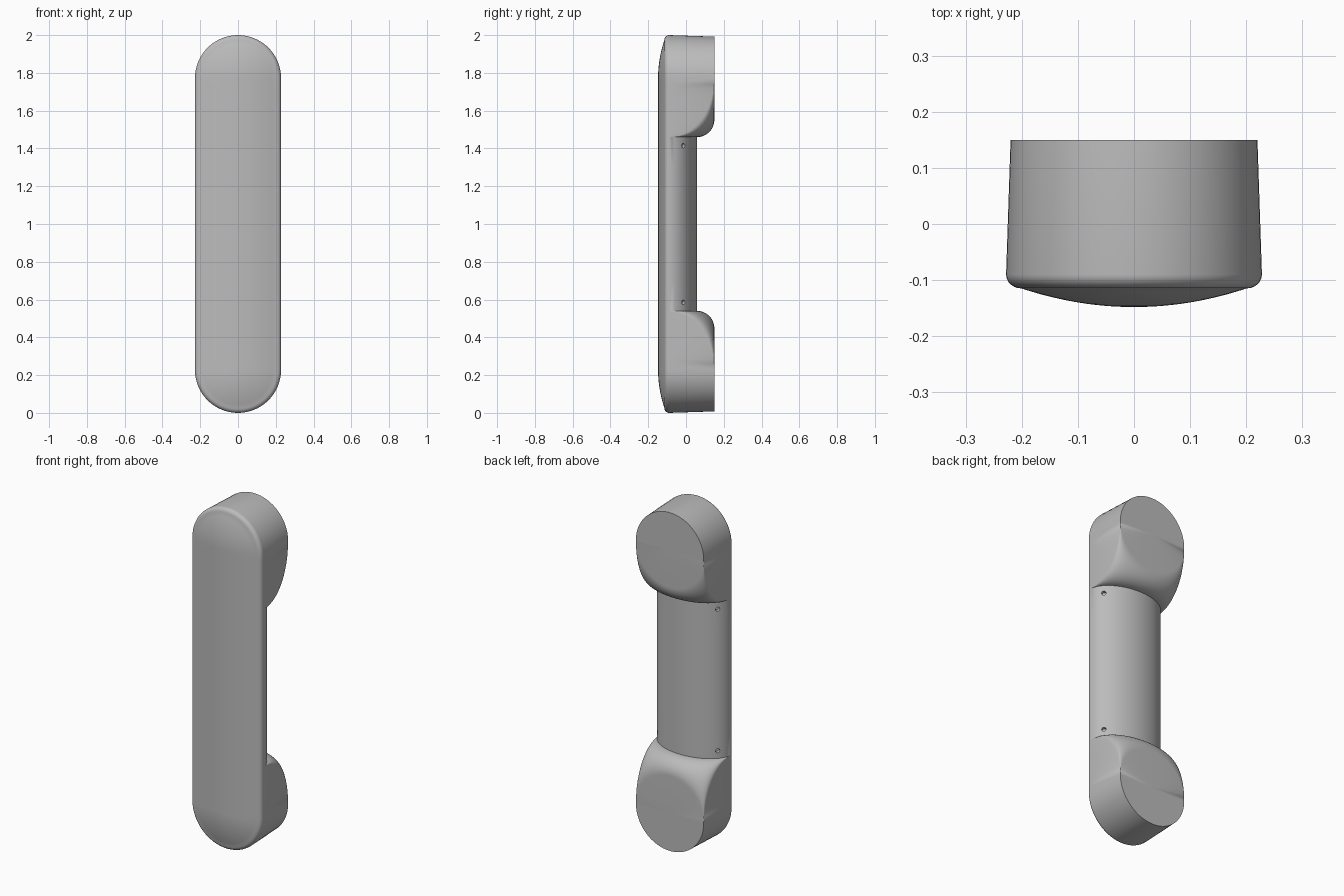
import bpy, bmesh
from math import sin, cos, pi, radians
from mathutils import Vector

cube = bpy.data.objects.get("Cube")
if cube:
    bpy.data.objects.remove(cube)

# Main dimensions
R_FOOT, R_BODY = 0.22, 0.228      # mounting foot radius, body half width
Y_BACK, Y_SIDE = 0.15, -0.09      # mounting plane, widest line of the grip
Y_GRIP = 0.058                    # back of the grip
Z_END = R_BODY                    # centre height of the lower foot
Z_GRIP, Z_MID = 0.54, 1.0         # start of the straight grip, mirror plane
N = 32                            # segments per half turn

grey = bpy.data.materials.new("satin_grey")
grey.use_nodes = True
grey.diffuse_color = (0.5, 0.5, 0.5, 1)
grey.node_tree.nodes["Principled BSDF"].inputs["Base Color"].default_value = (0.5, 0.5, 0.5, 1)

bm = bmesh.new()


def grid(rows):
    """Skin a list of equally long point rows; collapsed corners become triangles."""
    verts = [[bm.verts.new(p) for p in row] for row in rows]
    for a, b in zip(verts, verts[1:]):
        for i in range(len(a) - 1):
            bm.faces.new((a[i], a[i + 1], b[i + 1], b[i]))


# Front profile (radius, y): shallow crown, then a rounded rim
crown = [(0.2 * i / 12, -0.148 + 0.033 * (i / 12) ** 2) for i in range(13)]
rim = [(0.2 + 0.028 * sin(t), Y_SIDE - 0.025 * cos(t))
       for t in (radians(a) for a in range(18, 91, 12))]
front = crown + rim + [(R_BODY, Y_SIDE)]

# Rounded lower end: crown, rim, wall and foot face turned half a circle
turned = front + [(R_FOOT, Y_BACK), (0, Y_BACK)]
angles = [pi * i / N for i in range(N + 1)]
grid([[(r * cos(t), y, Z_END - r * sin(t)) for r, y in turned] for t in angles])

# Straight front between the ends
across = [(-r, y) for r, y in reversed(front)] + front[1:]
heights = [Z_END + (Z_GRIP - Z_END) * sin(pi / 2 * i / 16) for i in range(17)]
levels = heights + [0.7, 0.85, Z_MID]
grid([[(x, y, z) for x, y in across] for z in levels])


# Inner half of the foot sweeping into the elliptical back of the grip
def strand(t):
    y_end = Y_SIDE + (Y_GRIP - Y_SIDE) * sin(t)
    z_start = Z_END + R_FOOT * sin(t)
    points = []
    for i in range(17):
        s = pi / 2 * i / 16
        u = 1 - cos(s)
        points.append(((R_FOOT + (R_BODY - R_FOOT) * u) * cos(t),
                       Y_BACK + (y_end - Y_BACK) * u,
                       z_start + (Z_GRIP - z_start) * sin(s)))
    return points + [(R_BODY * cos(t), y_end, z) for z in levels[17:]]


strands = [strand(t) for t in angles]
grid(strands)

# Inner half of the foot face
grid([[(0, Y_BACK, Z_END), s[0]] for s in strands])

# Side walls between the sweep and the front rim
for side, edge in ((1, strands[0]), (-1, strands[-1])):
    grid([[p, (side * R_BODY, Y_SIDE, p[2])] for p in edge[:17]])

# Reflect the lower half to make the upper half
copy = bmesh.ops.duplicate(bm, geom=bm.verts[:] + bm.edges[:] + bm.faces[:])
for v in copy["geom"]:
    if isinstance(v, bmesh.types.BMVert):
        v.co.z = 2 * Z_MID - v.co.z
bmesh.ops.remove_doubles(bm, verts=bm.verts, dist=0.0004)
bmesh.ops.dissolve_degenerate(bm, edges=bm.edges, dist=0.0001)
bmesh.ops.recalc_face_normals(bm, faces=bm.faces)

mesh = bpy.data.meshes.new("handle_body")
bm.to_mesh(mesh)
bm.free()
mesh.materials.append(grey)
body = bpy.data.objects.new("handle_body", mesh)
bpy.context.collection.objects.link(body)

# Small screw holes square to the curved back, drilled on both sides
for side in (1, -1):
    for z in (0.585, 1.415):
        direction = Vector((side * 0.74, 0.67, 0))
        bpy.ops.mesh.primitive_cylinder_add(
            vertices=16, radius=0.012, depth=0.04, location=(side * 0.196, -0.014, z),
            rotation=direction.to_track_quat("Z", "Y").to_euler())
        cutter = bpy.context.object
        cutter.name = "screw_hole_cutter"
        cutter.hide_render = True
        cutter.data.materials.append(grey)
        cut = body.modifiers.new("screw_hole", "BOOLEAN")
        cut.operation, cut.solver, cut.object = "DIFFERENCE", "EXACT", cutter
        with bpy.context.temp_override(object=body, active_object=body):
            bpy.ops.object.modifier_apply(modifier=cut.name)
        bpy.data.objects.remove(cutter)

# Smooth shading with crisp foot rims
bpy.ops.object.select_all(action="DESELECT")
body.select_set(True)
bpy.context.view_layer.objects.active = body
bpy.ops.object.shade_smooth_by_angle(angle=radians(35))
